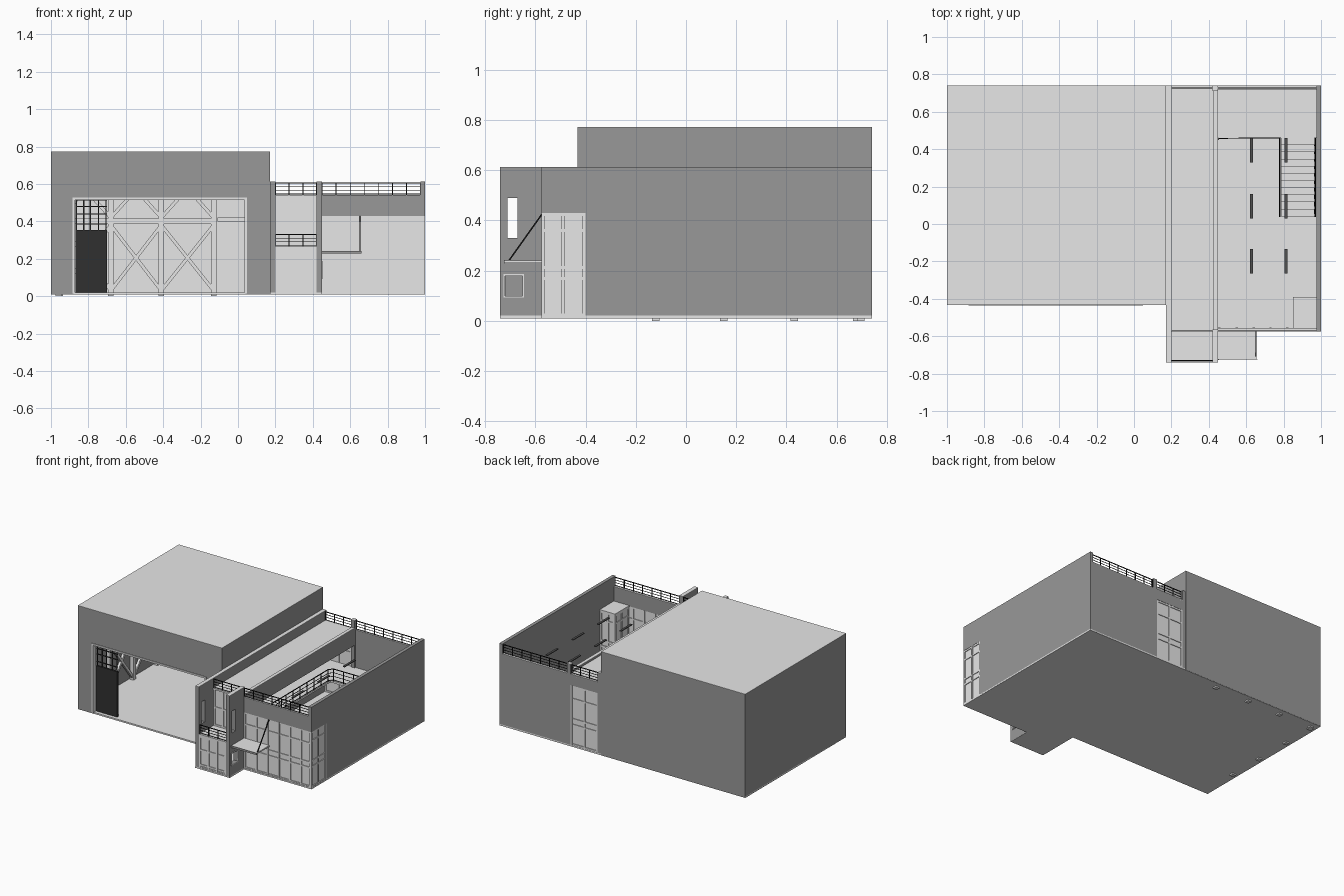
import bpy, bmesh
from mathutils import Vector, Matrix
from collections import defaultdict

cube = bpy.data.objects.get("Cube")
if cube:
    bpy.data.objects.remove(cube, do_unlink=True)


def material(name, v):
    m = bpy.data.materials.new(name)
    m.use_nodes = True
    m.diffuse_color = (v, v, v, 1)
    m.node_tree.nodes["Principled BSDF"].inputs["Base Color"].default_value = (v, v, v, 1)
    return m


LIGHT = material("light grey", 0.8)
GREY = material("wall grey", 0.315)
DARK = material("charcoal", 0.03)
BLACK = material("black metal", 0.008)
LAMP = material("lamp grey", 0.08)


def finish(name, bm, mat):
    me = bpy.data.meshes.new(name)
    bm.to_mesh(me)
    bm.free()
    me.materials.append(mat)
    ob = bpy.data.objects.new(name, me)
    bpy.context.collection.objects.link(ob)
    return ob


def add_box(bm, x0, x1, y0, y1, z0, z1):
    size = Matrix.Diagonal((x1 - x0, y1 - y0, z1 - z0, 1))
    mid = Matrix.Translation(((x0 + x1) / 2, (y0 + y1) / 2, (z0 + z1) / 2))
    bmesh.ops.create_cube(bm, size=1, matrix=mid @ size)


def boxes(name, mat, *bounds):
    bm = bmesh.new()
    for b in bounds:
        add_box(bm, *b)
    return finish(name, bm, mat)


def bars(name, mat, t, segments):
    """Square bars between pairs of points."""
    bm = bmesh.new()
    for p, q in segments:
        p, q = Vector(p), Vector(q)
        d = q - p
        m = Matrix.Translation((p + q) / 2) @ d.to_track_quat('Z', 'Y').to_matrix().to_4x4()
        bmesh.ops.create_cube(bm, size=1, matrix=m @ Matrix.Diagonal((t, t, d.length, 1)))
    return finish(name, bm, mat)


def wall(name, axis, t0, t1, a0, a1, z0, z1, holes=()):
    """Wall along 'x' or 'y', thickness t0..t1, with rectangular holes (a0, a1, z0, z1)."""
    cut_a = sorted({a0, a1, *[v for h in holes for v in h[:2]]})
    cut_z = sorted({z0, z1, *[v for h in holes for v in h[2:]]})
    bm = bmesh.new()
    for a, b in zip(cut_a, cut_a[1:]):
        for c, d in zip(cut_z, cut_z[1:]):
            if any(h[0] <= a and b <= h[1] and h[2] <= c and d <= h[3] for h in holes):
                continue
            if axis == 'x':
                add_box(bm, a, b, t0, t1, c, d)
            else:
                add_box(bm, t0, t1, a, b, c, d)
    shared = defaultdict(list)
    for f in bm.faces:
        shared[tuple(round(v, 4) for v in f.calc_center_median())].append(f)
    bmesh.ops.delete(bm, geom=[f for g in shared.values() if len(g) > 1 for f in g], context='FACES')
    bmesh.ops.remove_doubles(bm, verts=bm.verts, dist=0.0001)
    bmesh.ops.dissolve_limit(bm, angle_limit=0.01, verts=bm.verts, edges=bm.edges)
    return finish(name, bm, GREY)


def window(name, axis, t, a0, a1, z0, z1, uprights, rails, w=0.012):
    """Pane with a frame standing proud on both sides; uprights and rails are positions."""
    def slab(h, a, b, c, d):
        return (a, b, t - h, t + h, c, d) if axis == 'x' else (t - h, t + h, a, b, c, d)
    parts = [slab(0.003, a0, a1, z0, z1)]
    for u in [a0 + w / 2, a1 - w / 2, *uprights]:
        parts.append(slab(0.009, u - w / 2, u + w / 2, z0, z1))
    for r in [z0 + w / 2, z1 - w / 2, *rails]:
        parts.append(slab(0.008, a0, a1, r - w / 2, r + w / 2))
    return boxes(name, LIGHT, *parts)


def railing(name, path, height, gap=0.08):
    """Posts, thin wires and a handrail along a path that runs at floor level."""
    posts, wires = [], []
    for p, q in zip(path, path[1:]):
        p, q = Vector(p), Vector(q)
        n = max(1, round((q - p).length / gap))
        for i in range(n + 1):
            b = p.lerp(q, i / n)
            posts.append((b, b + Vector((0, 0, height))))
        for k in (0.1, 0.4, 0.7):
            up = Vector((0, 0, height * k))
            wires.append((p + up, q + up))
        up = Vector((0, 0, height))
        posts.append((p + up, q + up))
    bars(name + "_posts", BLACK, 0.005, posts)
    bars(name + "_wires", BLACK, 0.003, wires)


# Floors
boxes("floor_slab", LIGHT, (-1, 0.17, -0.43, 0.74, 0.01, 0.021),
      (0.17, 1, -0.575, 0.74, 0.01, 0.021), (0.17, 0.45, -0.74, -0.575, 0.01, 0.021))

# Main hall shell
wall("hall_front_wall", 'x', -0.432, -0.41, -1, 0.172, 0.012, 0.771, [(-0.88, 0.04, 0.012, 0.52)])
wall("hall_back_wall", 'x', 0.72, 0.741, -1, 0.172, 0.012, 0.771)
for side, x in (("right", -1.0), ("left", 0.152)):
    wall("hall_%s_wall" % side, 'y', x, x + 0.02, -0.41, 0.72, 0.012, 0.771)
boxes("hall_roof", LIGHT, (-1, 0.172, -0.432, 0.741, 0.771, 0.773))
boxes("hall_lining", LIGHT, (-0.98, 0.152, 0.714, 0.72, 0.02, 0.771))
boxes("hall_door_frame", LIGHT, (-0.885, -0.872, -0.437, -0.405, 0.015, 0.527),
      (0.034, 0.047, -0.437, -0.405, 0.015, 0.527), (-0.872, 0.034, -0.437, -0.405, 0.515, 0.527))

# Hall sliding door with open lattice above
boxes("hall_door_panel", DARK, (-0.87, -0.7, -0.405, -0.39, 0.02, 0.355))
lattice = [((x, -0.398, 0.355), (x, -0.398, 0.52)) for x in (-0.865, -0.825, -0.79, -0.745, -0.705)]
lattice += [((-0.87, -0.398, z), (-0.7, -0.398, z)) for z in (0.385, 0.44, 0.48, 0.515)]
bars("hall_door_lattice", DARK, 0.006, lattice)


# Braced timber frames along the hall's back and side walls
def timber_frame(name, at, stations):
    posts, braces = [], []
    for s in stations:
        posts.append((at(s, 0.0), at(s, 0.54)))
    posts.append((at(stations[0], 0.53), at(stations[-1], 0.53)))
    posts.append((at(stations[0], 0.4), at(stations[-1], 0.4)))
    for a, b in zip(stations, stations[1:]):
        braces += [(at(a, 0.03), at(b, 0.38)), (at(a, 0.38), at(b, 0.03)),
                   (at(a, 0.42), at(a + 0.09, 0.52)), (at(b, 0.42), at(b - 0.09, 0.52))]
    bars(name + "_posts", LIGHT, 0.03, posts)
    bars(name + "_braces", LIGHT, 0.018, braces)


timber_frame("back_frame", lambda s, z: (s, 0.695, z), (-0.95, -0.68, -0.41, -0.13))
timber_frame("side_frame", lambda s, z: (-0.96, s, z), (-0.12, 0.15, 0.43, 0.68))
bars("back_shelf", LIGHT, 0.02, [((-0.11, 0.7, 0.41), (0.14, 0.7, 0.41))])

# Annex walls; both tower walls carry a slit window
SLIT = (-0.71, -0.67, 0.33, 0.49)
wall("party_wall", 'y', 0.172, 0.2, -0.74, 0.74, 0.012, 0.61, [SLIT])
wall("tower_left_wall", 'y', 0.42, 0.45, -0.74, -0.565, 0.012, 0.61, [SLIT, (-0.72, -0.65, 0.1, 0.18)])
wall("annex_side_wall", 'y', 0.975, 1, -0.575, 0.74, 0.012, 0.613, [(-0.575, -0.4, 0.012, 0.43)])
wall("annex_back_wall", 'x', 0.72, 0.74, 0.2, 0.975, 0.012, 0.54, [(0.2, 0.42, 0.02, 0.46)])
boxes("annex_front_band", GREY, (0.45, 0.975, -0.575, -0.555, 0.43, 0.54))
boxes("annex_back_post", GREY, (0.42, 0.45, 0.71, 0.74, 0.015, 0.61))
boxes("annex_beam", GREY, (0.425, 0.45, -0.565, 0.71, 0.43, 0.555))
boxes("annex_strip_roof", LIGHT, (0.2, 0.425, -0.575, 0.74, 0.53, 0.542))
boxes("wall_caps", LIGHT, (0.172, 0.2, -0.74, 0.74, 0.61, 0.613), (0.42, 0.45, -0.74, -0.565, 0.61, 0.613),
      (0.425, 0.45, -0.565, 0.71, 0.555, 0.558), (0.42, 0.45, 0.71, 0.74, 0.61, 0.613),
      (0.45, 0.975, -0.575, -0.555, 0.54, 0.542), (0.45, 0.975, 0.72, 0.74, 0.54, 0.542))
boxes("tower_side_window_frame", LIGHT, (0.445, 0.454, -0.726, -0.72, 0.094, 0.186),
      (0.445, 0.454, -0.65, -0.644, 0.094, 0.186), (0.445, 0.454, -0.72, -0.65, 0.094, 0.1),
      (0.445, 0.454, -0.72, -0.65, 0.18, 0.186))

# Glazing
DOOR_RAILS = (0.17, 0.212, 0.36)
window("shop_front", 'x', -0.563, 0.45, 0.99, 0.018, 0.43, (0.55, 0.64, 0.73, 0.82, 0.91), (0.16, 0.2, 0.34))
window("shop_side_glass", 'y', 0.99, -0.575, -0.4, 0.018, 0.43, (-0.49,), DOOR_RAILS)
window("back_door", 'x', 0.73, 0.2, 0.42, 0.02, 0.46, (0.31,), DOOR_RAILS)
window("tower_lower_glass", 'x', -0.728, 0.2, 0.42, 0.018, 0.25, (0.275, 0.345), (0.04, 0.15))
window("tower_upper_glass", 'x', -0.563, 0.2, 0.42, 0.265, 0.54, (0.275, 0.345), (0.4,))

# Glazed entry lobby inside the shop corner
window("lobby_side", 'y', 0.859, -0.554, -0.392, 0.021, 0.425, (-0.473,), DOOR_RAILS)
window("lobby_back", 'x', -0.4, 0.85, 0.975, 0.021, 0.425, (0.912,), DOOR_RAILS)
boxes("lobby_roof", LIGHT, (0.85, 0.975, -0.555, -0.39, 0.425, 0.435))

# Mezzanine, tower balcony and stairs
boxes("mezzanine", LIGHT, (0.2, 0.43, -0.555, 0.72, 0.25, 0.265), (0.43, 0.975, 0.46, 0.72, 0.25, 0.265))
boxes("balcony_floor", LIGHT, (0.2, 0.42, -0.738, -0.555, 0.25, 0.265))
STEPS = 11
rise, run = 0.245 / STEPS, 0.42 / STEPS
boxes("stair_treads", LIGHT, *[(0.785, 0.965, 0.04 + i * run, 0.04 + (i + 1) * run + 0.003,
                                0.02 + (i + 0.6) * rise, 0.02 + (i + 1) * rise) for i in range(STEPS)])
for side, x in (("right", 0.78), ("left", 0.968)):
    bars("stair_stringer_" + side, BLACK, 0.009, [((x, 0.04, 0.03), (x, 0.46, 0.262))])
    railing("stair_rail_" + side, [(x, 0.04, 0.03), (x, 0.46, 0.262)], 0.09)
railing("mezzanine_rail", [(0.432, -0.55, 0.265), (0.432, 0.43, 0.265), (0.455, 0.458, 0.265),
                           (0.78, 0.46, 0.265)], 0.09)

# Roof and balcony railings
for name, y in (("front", -0.568), ("back", 0.728)):
    railing("roof_rail_%s_strip" % name, [(0.2, y, 0.54), (0.42, y, 0.54)], 0.065)
    railing("roof_rail_%s_room" % name, [(0.45, y, 0.54), (0.975, y, 0.54)], 0.065)
railing("balcony_rail", [(0.2, -0.73, 0.265), (0.42, -0.73, 0.265)], 0.065)

# Awning with its stay
boxes("awning", LIGHT, (0.45, 0.655, -0.722, -0.572, 0.23, 0.24))
boxes("awning_edge", GREY, (0.45, 0.66, -0.725, -0.722, 0.228, 0.242))
bars("awning_stay", BLACK, 0.006, [((0.652, -0.57, 0.43), (0.652, -0.705, 0.24))])

# Hanging strip lamps
boxes("strip_lamps", LAMP, *[(x, x + 0.016, y, y + 0.13, 0.464, 0.47)
                             for x in (0.621, 0.804) for y in (-0.265, 0.03, 0.33)])
